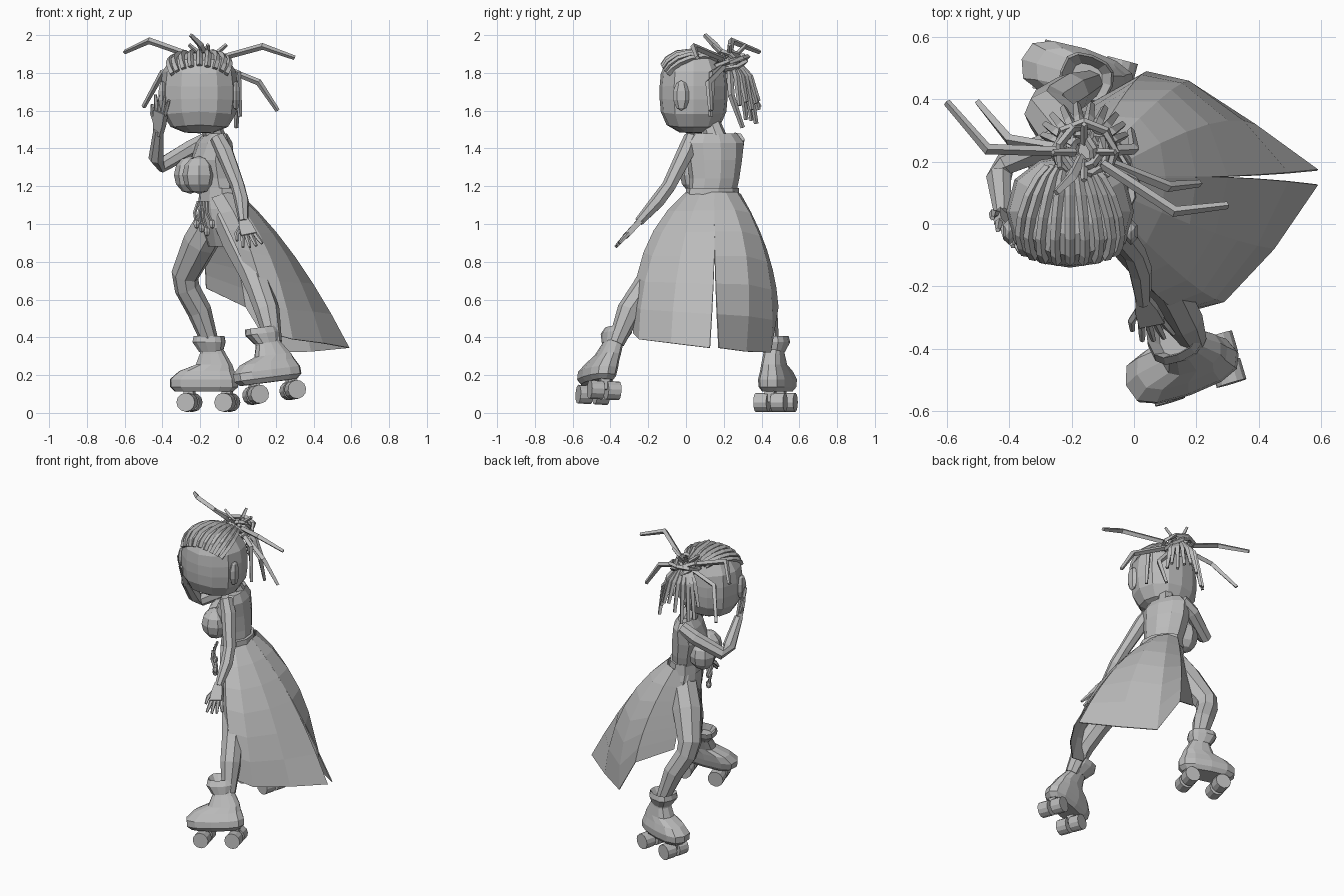
import bpy, bmesh, math, random
from math import sin, cos, pi, radians
from mathutils import Vector as V, Matrix

random.seed(4)
cube = bpy.data.objects.get("Cube")
if cube:
    bpy.data.objects.remove(cube, do_unlink=True)

clay = bpy.data.materials.new("clay_grey")
clay.use_nodes = True
clay.diffuse_color = (0.5, 0.5, 0.5, 1)
clay.node_tree.nodes["Principled BSDF"].inputs["Base Color"].default_value = clay.diffuse_color


def finish(name, bm, matrix=None):
    """Turn a bmesh into a named, coloured object."""
    bmesh.ops.recalc_face_normals(bm, faces=bm.faces)
    if matrix is not None:
        bm.transform(matrix)
    mesh = bpy.data.meshes.new(name)
    bm.to_mesh(mesh)
    bm.free()
    mesh.materials.append(clay)
    obj = bpy.data.objects.new(name, mesh)
    bpy.context.collection.objects.link(obj)
    return obj


def loft(name, rings, matrix=None, closed=True, loop=False):
    """Skin a list of point rings."""
    bm = bmesh.new()
    rows = [[bm.verts.new(p) for p in ring] for ring in rings]
    n = len(rows[0])
    pairs = list(zip(rows, rows[1:])) + ([(rows[-1], rows[0])] if loop else [])
    for a, b in pairs:
        for i in range(n if closed else n - 1):
            j = (i + 1) % n
            bm.faces.new((a[i], a[j], b[j], b[i]))
    if closed and not loop:
        bm.faces.new(rows[0])
        bm.faces.new(rows[-1])
    return finish(name, bm, matrix)


def tube(name, points, radii, sides=4, loop=False):
    """Tapered limb or braid along a path."""
    pts = [V(p) for p in points]
    if not isinstance(radii, (list, tuple)):
        radii = [radii] * len(pts)
    span = pts[len(pts) // 2] - pts[0] if loop else pts[-1] - pts[0]
    ref = min((V((1, 0, 0)), V((0, 1, 0)), V((0, 0, 1))), key=lambda a: abs(a.dot(span)))
    rings = []
    for i, p in enumerate(pts):
        if loop:
            d = pts[(i + 1) % len(pts)] - pts[i - 1]
        else:
            d = pts[min(i + 1, len(pts) - 1)] - pts[max(i - 1, 0)]
        d.normalize()
        u = d.cross(ref).normalized()
        w = d.cross(u)
        rings.append([p + radii[i] * (u * cos(2 * pi * k / sides) + w * sin(2 * pi * k / sides))
                      for k in range(sides)])
    return loft(name, rings, loop=loop)


def blob(name, centre, size, u=8, v=6):
    bm = bmesh.new()
    bmesh.ops.create_uvsphere(bm, u_segments=u, v_segments=v, radius=1)
    return finish(name, bm, Matrix.Translation(centre) @ Matrix.Diagonal((*size, 1)))


# Torso, turned towards the model's right
fwd, left = V((-0.95, -0.33, 0)), V((0.33, -0.95, 0))


def body_ring(x, y, z, depth, width, n=10):
    return [V((x, y, z)) + fwd * depth * cos(2 * pi * k / n) + left * width * sin(2 * pi * k / n)
            for k in range(n)]


loft("torso", [body_ring(*r) for r in (
    (-0.09, 0.14, 0.88, 0.06, 0.10), (-0.08, 0.14, 0.98, 0.11, 0.16), (-0.09, 0.14, 1.08, 0.11, 0.16),
    (-0.11, 0.14, 1.17, 0.09, 0.13), (-0.12, 0.15, 1.24, 0.10, 0.135), (-0.135, 0.15, 1.34, 0.11, 0.15),
    (-0.125, 0.155, 1.43, 0.085, 0.158), (-0.12, 0.155, 1.48, 0.05, 0.12))])
loft("waistband", [body_ring(-0.10, 0.14, z, d, d + 0.045) for z, d in ((1.12, 0.105), (1.19, 0.098))])
for side, s in (("left", 1), ("right", -1)):
    blob(side + "_bust", V((-0.135, 0.15, 1.26)) + fwd * 0.10 + left * 0.068 * s, (0.087, 0.085, 0.10))
tube("neck", [(-0.12, 0.16, 1.45), (-0.15, 0.13, 1.54)], [0.06, 0.05], 8)

# Head: rounded from above, boxier from the front
HEAD, SIZE = V((-0.205, 0.04, 1.695)), V((0.205, 0.18, 0.215))


def on_head(d, lift=1.0):
    x, y, z = (abs(d[i] / SIZE[i]) for i in range(3))
    return HEAD + V(d) * lift * ((x ** 2.3 + y ** 2.3) ** (3 / 2.3) + z ** 3) ** (-1 / 3)


bm = bmesh.new()
bmesh.ops.create_uvsphere(bm, u_segments=12, v_segments=9, radius=1)
for vert in bm.verts:
    vert.co = on_head(vert.co)
finish("head", bm)
for side, s in (("left", 1), ("right", -1)):
    blob(side + "_ear", HEAD + V((0.195 * s, -0.065, -0.015)), (0.025, 0.045, 0.08), 6, 5)

# Cornrows running back to the bun
for i in range(9):
    u = (i - 4) / 4
    a, b = V((u * 1.0, -0.95, 0.85 - 0.15 * abs(u))), V((u * 0.4, 0.8, 0.95))
    tube("cornrow", [on_head(a.lerp(b, t / 6), 1.01) for t in range(7)], 0.016)

# Bun of looped braids
BUN = V((-0.16, 0.23, 1.86))
for i in range(5):
    tilt = Matrix.Rotation(i * 1.26, 3, 'Z') @ Matrix.Rotation(0.25 + 0.2 * i, 3, 'X')
    radius = 0.1 - 0.01 * i
    tube("bun_loop", [BUN + tilt @ V((radius * cos(k * pi / 4), radius * sin(k * pi / 4), 0))
                      for k in range(8)], 0.014, loop=True)

# Loose braids
for tip in (
        [(-0.47, 0.24, 1.97), (-0.60, 0.39, 1.91)], [(-0.40, 0.27, 1.80), (-0.50, 0.39, 1.62)],
        [(0.13, 0.04, 1.94), (0.30, 0.06, 1.88)], [(0.11, 0.12, 1.75), (0.21, 0.13, 1.60)],
        [(-0.20, 0.15, 1.95), (-0.25, 0.10, 2.00)], [(0.00, 0.24, 1.68), (-0.01, 0.30, 1.51)],
        [(0.00, 0.14, 1.80), (0.01, 0.13, 1.57)]):
    root = BUN.lerp(V(tip[0]), 0.2)
    tube("loose_braid", [root] + tip, [0.016, 0.018, 0.012])
for i in range(10):
    a = i / 9 * pi
    out = V((0.85 * cos(a), 0.35 + 0.65 * sin(a), 0))
    drop = random.uniform(0.2, 0.34)
    tube("hanging_braid", [BUN + out * 0.04, BUN + out * 0.11 - V((0, 0, 0.08)),
                           BUN + out * 0.155 - V((0, 0, drop))], [0.014, 0.017, 0.012])
for i in range(4):
    a = i * 1.57
    tube("bun_spike", [BUN + V((0.03 * cos(a), 0.03 * sin(a), 0.03)),
                       BUN + V((0.10 * cos(a), 0.09 * sin(a), 0.09))], [0.014, 0.01])


# Arms and hands
def hand(side, wrist, tip, spread):
    wrist, tip, spread = V(wrist), V(tip), V(spread).normalized()
    d = tip - wrist
    normal = d.cross(spread).normalized()
    rings = []
    for t, w in ((-0.1, 0.022), (0.2, 0.036), (0.55, 0.042)):
        rings.append([wrist + d * t + spread * w * a + normal * 0.015 * b
                      for a, b in ((-1, -1), (1, -1), (1, 1), (-1, 1))])
    loft(side + "_palm", rings)
    for k in range(4):
        off = spread * (k - 1.5) * 0.022
        tube(side + "_finger", [wrist + d * 0.5 + off, wrist + d * 0.75 + off * 1.3,
                                wrist + d * (1.02 - 0.05 * abs(k - 1.5)) + off * 1.6],
             [0.012, 0.012, 0.008], 5)
    tube(side + "_thumb", [wrist + d * 0.15 - spread * 0.02, wrist + d * 0.4 - spread * 0.06,
                           wrist + d * 0.65 - spread * 0.07], [0.014, 0.013, 0.008], 5)


tube("left_arm", [(-0.11, 0.03, 1.46), (-0.07, 0.0, 1.38), (0.0, -0.09, 1.20), (0.02, -0.15, 1.12),
                  (0.03, -0.25, 1.01)], [0.04, 0.047, 0.038, 0.039, 0.025], 7)
hand("left", (0.03, -0.25, 1.01), (0.08, -0.37, 0.88), (1, 0.2, 0.2))
tube("right_arm", [(-0.16, 0.27, 1.45), (-0.25, 0.26, 1.40), (-0.41, 0.195, 1.31), (-0.432, 0.15, 1.35),
                   (-0.42, 0.03, 1.50)], [0.04, 0.046, 0.04, 0.042, 0.028], 7)
hand("right", (-0.42, 0.03, 1.49), (-0.40, -0.06, 1.68), (0.7, -0.7, -0.3))

# Legs
tube("left_leg", [(-0.05, 0.06, 1.04), (0.01, -0.02, 0.91), (0.085, -0.17, 0.73), (0.115, -0.225, 0.65),
                  (0.155, -0.30, 0.54), (0.19, -0.37, 0.37)], [0.09, 0.096, 0.075, 0.068, 0.066, 0.043], 8)
tube("right_leg", [(-0.12, 0.20, 1.04), (-0.20, 0.27, 0.90), (-0.28, 0.36, 0.73), (-0.27, 0.38, 0.66),
                   (-0.205, 0.42, 0.54), (-0.14, 0.45, 0.35)], [0.09, 0.094, 0.074, 0.067, 0.065, 0.043], 8)


# Roller boots, toe along local +x, the shaft sheared sideways by lean
def boot(side, place, yaw, pitch, roll, lean):
    m = (Matrix.Translation(place) @ Matrix.Rotation(radians(yaw), 4, 'Z')
         @ Matrix.Rotation(radians(pitch), 4, 'Y') @ Matrix.Rotation(radians(roll), 4, 'X'))

    def oval(x, z, rx, ry, n=12):
        pts = []
        for k in range(n):
            c, s = cos(2 * pi * k / n), sin(2 * pi * k / n)
            pts.append(V((x + rx * math.copysign(abs(c) ** 0.8, c),
                          ry * (1 + 0.12 * c) * math.copysign(abs(s) ** 0.7, s)
                          + lean * max(0, z - 0.16), z)))
        return pts

    loft(side + "_boot", [oval(*r) for r in (
        (0.02, 0.11, 0.16, 0.065), (0.02, 0.135, 0.187, 0.083), (0.02, 0.175, 0.187, 0.086),
        (0.005, 0.218, 0.152, 0.073), (-0.035, 0.252, 0.10, 0.062), (-0.03, 0.31, 0.07, 0.053),
        (-0.02, 0.345, 0.06, 0.05))], m)
    loft(side + "_boot_cuff", [oval(*r) for r in (
        (-0.02, 0.32, 0.063, 0.054), (-0.01, 0.372, 0.088, 0.078), (-0.01, 0.405, 0.081, 0.071),
        (-0.01, 0.36, 0.05, 0.045))], m)
    for x in (0.1, -0.107):
        bm = bmesh.new()
        bmesh.ops.create_cube(bm, size=1, matrix=Matrix.Translation((x, 0, 0.09)) @ Matrix.Diagonal((0.05, 0.05, 0.07, 1)))
        finish(side + "_truck", bm, m)
        for y in (-0.046, 0.046):
            bm = bmesh.new()
            turn = Matrix.Translation((x, y, 0.053)) @ Matrix.Rotation(pi / 2, 4, 'X')
            bmesh.ops.create_cone(bm, cap_ends=True, segments=12, radius1=0.05, radius2=0.05,
                                  depth=0.07, matrix=turn)
            finish(side + "_wheel", bm, m)


boot("left", (0.195, -0.465, 0.055), 197, 7, 3, -0.45)
boot("right", (-0.16, 0.475, 0.003), 165, 0, 0, 0.03)


# Long open skirt: each column runs waist, middle, hem
def panel(name, columns, rows=6):
    rings = []
    for i in range(rows + 1):
        t = i / rows
        weights = ((1 - t) * (1 - 2 * t), 4 * t * (1 - t), t * (2 * t - 1))
        rings.append([sum((V(p) * w for p, w in zip(col, weights)), V()) for col in columns])
    skirt = loft(name, rings, closed=False)
    skirt.modifiers.new("cloth", 'SOLIDIFY').thickness = 0.006


panel("skirt_left_panel", [
    [(-0.14, 0.01, 1.14), (-0.01, -0.16, 0.88), (0.10, -0.23, 0.60)],
    [(-0.08, -0.01, 1.16), (0.07, -0.225, 0.85), (0.18, -0.28, 0.42)],
    [(-0.04, 0.02, 1.17), (0.17, -0.18, 0.83), (0.29, -0.25, 0.39)],
    [(-0.01, 0.08, 1.17), (0.26, -0.03, 0.83), (0.45, -0.08, 0.37)],
    [(0.00, 0.15, 1.17), (0.30, 0.15, 0.83), (0.59, 0.125, 0.345)]])
panel("skirt_right_panel", [
    [(0.00, 0.15, 1.17), (0.30, 0.153, 0.83), (0.59, 0.175, 0.345)],
    [(-0.01, 0.21, 1.17), (0.24, 0.32, 0.83), (0.39, 0.32, 0.325)],
    [(-0.05, 0.27, 1.17), (0.12, 0.43, 0.80), (0.19, 0.45, 0.32)],
    [(-0.11, 0.29, 1.16), (-0.02, 0.43, 0.86), (0.04, 0.49, 0.56)],
    [(-0.19, 0.24, 1.12), (-0.18, 0.31, 0.88), (-0.17, 0.37, 0.66)]])

# Charms hanging from the belt
for i in range(4):
    top = V((-0.21 + 0.016 * i, 0.08 - 0.04 * i, 1.12))
    end = top + V((-0.01 + 0.012 * i, -0.01, -0.12 - 0.02 * (i % 3)))
    tube("belt_chain", [top, top.lerp(end, 0.5) + fwd * 0.015, end], 0.009)
    blob("belt_charm", end, (0.018, 0.018, 0.026), 6, 4)
